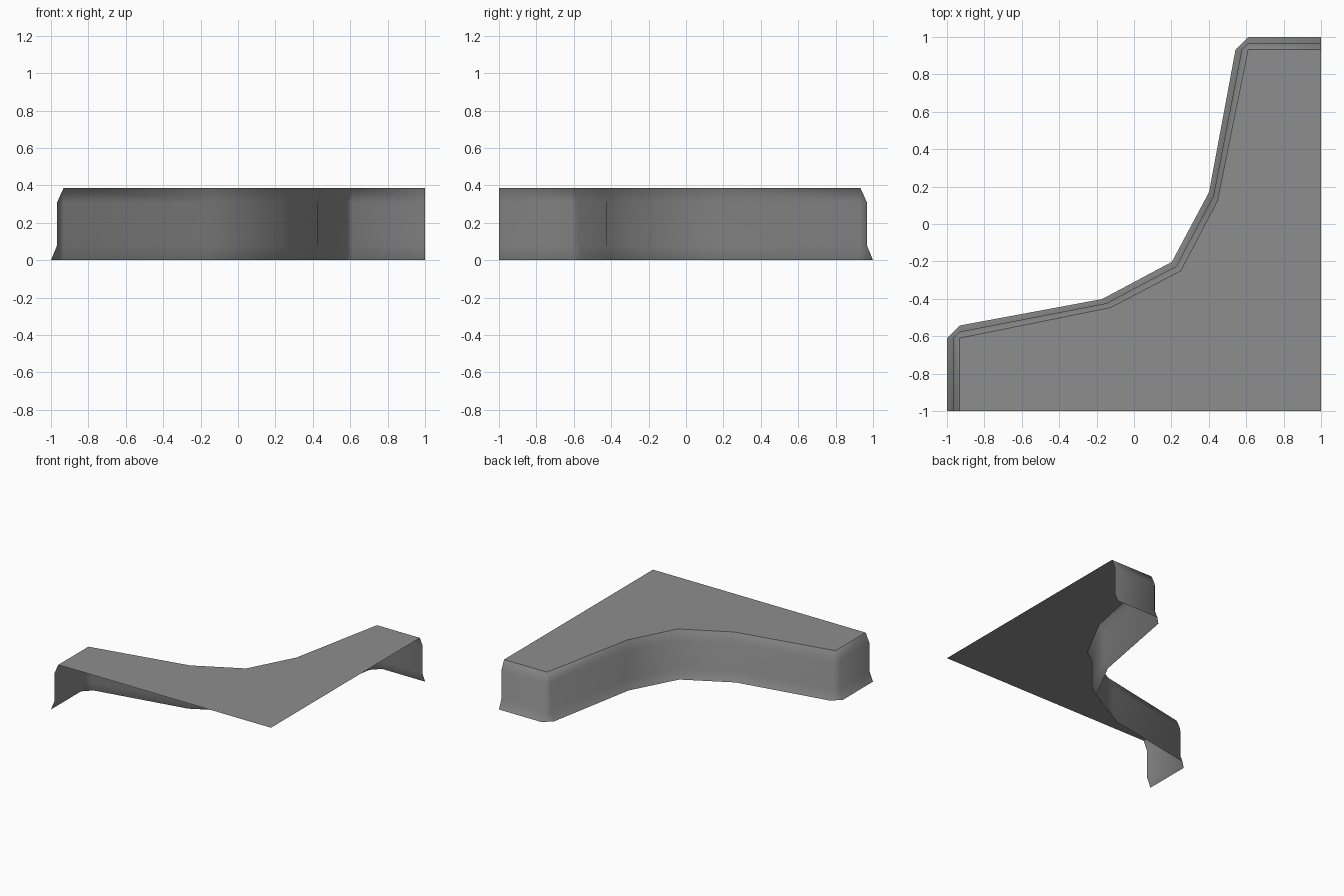
import bpy
import bmesh
import math
from mathutils import Vector

cube = bpy.data.objects.get("Cube")
if cube:
    bpy.data.objects.remove(cube, do_unlink=True)

# Single flat grey
grey = bpy.data.materials.new("stone_grey")
grey.use_nodes = True
colour = (0.27, 0.27, 0.27, 1)
grey.diffuse_color = colour
grey.node_tree.nodes["Principled BSDF"].inputs["Base Color"].default_value = colour

# Half of the ledge outline: point on the top edge, and its outward direction
HALF = [
    ((-0.933, -1.0), (-1, 0)),
    ((-0.933, -0.61), (-1, 0)),
    ((-0.933, -0.61), (0, 1)),
    ((-0.125, -0.447), (-0.68, 0.68)),
]
MIDDLE = [((0.25, -0.25), (-0.71, 0.71))]

# Wall section: outward offset and height, from the flared foot to the top edge
SECTION = [(0.067, 0.0), (0.034, 0.08), (0.034, 0.31), (0.0, 0.385)]


def mirrored(pair):
    """Reflect a point or direction across the diagonal."""
    return (-pair[1], -pair[0])


outline = HALF + MIDDLE + [(mirrored(p), mirrored(d)) for p, d in reversed(HALF)]

bm = bmesh.new()

# Wall rings
rings = []
for offset, height in SECTION:
    ring = []
    for point, direction in outline:
        flat = Vector(point) + Vector(direction) * offset
        ring.append(bm.verts.new((flat.x, flat.y, height)))
    rings.append(ring)

# Wall strips, facing outward
for low, high in zip(rings, rings[1:]):
    for i in range(len(outline) - 1):
        bm.faces.new((low[i + 1], low[i], high[i], high[i + 1]))

# Flat top, closed at the inner corner
corner = bm.verts.new((1, -1, SECTION[-1][1]))
bm.faces.new([corner] + rings[-1][::-1])

# Merge the pinched points where the rounded ends meet the top
bmesh.ops.remove_doubles(bm, verts=bm.verts[:], dist=0.0005)

mesh = bpy.data.meshes.new("corner_ledge")
bm.to_mesh(mesh)
bm.free()
mesh.materials.append(grey)
ledge = bpy.data.objects.new("corner_ledge", mesh)
bpy.context.collection.objects.link(ledge)

# Smooth wall with a crisp top edge
bpy.ops.object.select_all(action="DESELECT")
ledge.select_set(True)
bpy.context.view_layer.objects.active = ledge
bpy.ops.object.shade_smooth_by_angle(angle=math.radians(52))
